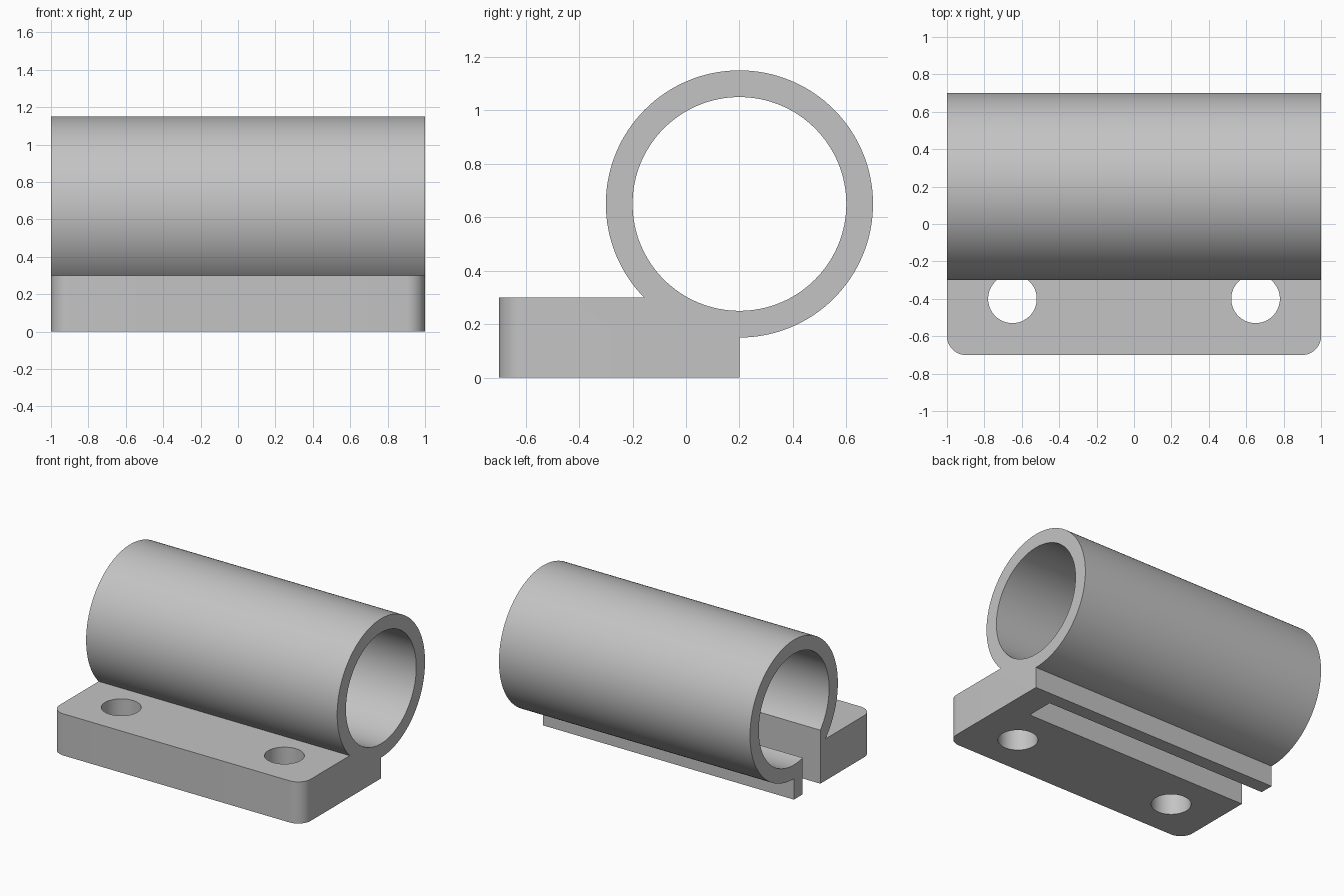
import bpy, bmesh, math
from mathutils import Matrix, Vector

if "Cube" in bpy.data.objects:
    bpy.data.objects.remove(bpy.data.objects["Cube"], do_unlink=True)

grey = bpy.data.materials.new("plain grey")
grey.use_nodes = True
colour = (0.55, 0.55, 0.55, 1)
grey.diffuse_color = colour
grey.node_tree.nodes["Principled BSDF"].inputs["Base Color"].default_value = colour


def finish(name, bm):
    bmesh.ops.recalc_face_normals(bm, faces=bm.faces)
    mesh = bpy.data.meshes.new(name)
    bm.to_mesh(mesh)
    bm.free()
    mesh.materials.append(grey)
    obj = bpy.data.objects.new(name, mesh)
    bpy.context.collection.objects.link(obj)
    return obj


def box(name, low, high, corner=0):
    low, high = Vector(low), Vector(high)
    bm = bmesh.new()
    bmesh.ops.create_cube(bm, size=1)
    bmesh.ops.scale(bm, vec=high - low, verts=bm.verts)
    bmesh.ops.translate(bm, vec=(low + high) / 2, verts=bm.verts)
    if corner:  # round the two upright front edges
        front = [e for e in bm.edges
                 if all(abs(v.co.y - low.y) < 1e-4 for v in e.verts)
                 and abs(e.verts[0].co.z - e.verts[1].co.z) > 0.01]
        bmesh.ops.bevel(bm, geom=front, offset=corner, segments=12,
                        profile=0.5, affect='EDGES')
    return finish(name, bm)


def cylinder(name, centre, radius, depth, along_x=False, sides=128):
    bm = bmesh.new()
    turn = Matrix.Rotation(math.pi / 2, 4, 'Y') if along_x else Matrix()
    bmesh.ops.create_cone(bm, cap_ends=True, segments=sides, radius1=radius,
                          radius2=radius, depth=depth,
                          matrix=Matrix.Translation(centre) @ turn)
    return finish(name, bm)


def combine(target, tool, operation):
    mod = target.modifiers.new(tool.name, 'BOOLEAN')
    mod.operation, mod.solver, mod.object = operation, 'EXACT', tool
    bpy.context.view_layer.objects.active = target
    bpy.ops.object.modifier_apply(modifier=mod.name)
    bpy.data.objects.remove(tool, do_unlink=True)


# Mounting plate with two screw holes
body = box("tube_clamp", (-1, -0.7, 0), (1, 0.2, 0.3), corner=0.1)
for side in (-1, 1):
    hole = cylinder("screw_hole", (side * 0.65, -0.4, 0.15), 0.13, 0.5, sides=64)
    combine(body, hole, 'DIFFERENCE')

# Tube joined to the plate, then bored through
axis = (0, 0.2, 0.65)
combine(body, cylinder("tube", axis, 0.5, 2, along_x=True), 'UNION')
combine(body, cylinder("bore", axis, 0.4, 2.4, along_x=True), 'DIFFERENCE')

# Slot under the tube, open at one end
combine(body, box("slot", (-1.2, -0.1, -0.2), (0.8, 0.1, 0.55)), 'DIFFERENCE')

bpy.ops.object.select_all(action='DESELECT')
body.select_set(True)
bpy.context.view_layer.objects.active = body
bpy.ops.object.shade_smooth_by_angle(angle=math.radians(30))
